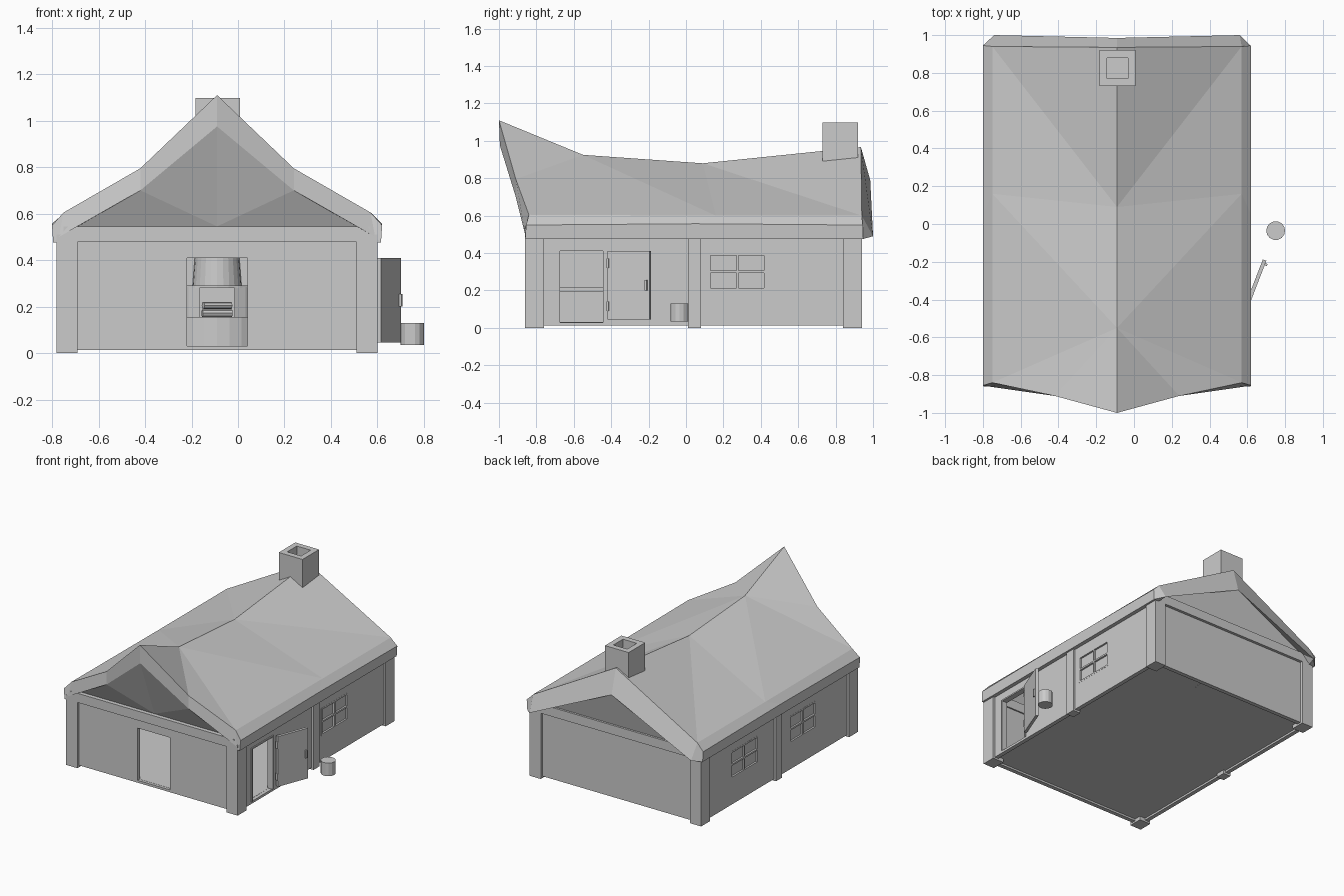
import bpy, bmesh, math

if "Cube" in bpy.data.objects:
    bpy.data.objects.remove(bpy.data.objects["Cube"])

CX = -0.09          # centre line of the house


def mesh_obj(name, verts, faces):
    me = bpy.data.meshes.new(name)
    me.from_pydata(verts, [], faces)
    bm = bmesh.new()
    bm.from_mesh(me)
    bmesh.ops.remove_doubles(bm, verts=bm.verts, dist=1e-5)
    bmesh.ops.recalc_face_normals(bm, faces=bm.faces)
    bm.to_mesh(me)
    bm.free()
    ob = bpy.data.objects.new(name, me)
    bpy.context.collection.objects.link(ob)
    return ob


def box(name, x, y, z):
    v = [(a, b, c) for a in x for b in y for c in z]
    return mesh_obj(name, v, [(0, 1, 3, 2), (4, 6, 7, 5), (0, 4, 5, 1),
                              (2, 3, 7, 6), (0, 2, 6, 4), (1, 5, 7, 3)])


def lathe(name, cx, cy, profile, n, a0=0.0, a1=360.0):
    """Closed stack of rings; profile is (radius, z) from bottom to top."""
    m = n if a1 - a0 == 360 else n + 1
    ang = [math.radians(a0 + (a1 - a0) * i / n) for i in range(m)]
    v = [(cx + r * math.cos(a), cy + r * math.sin(a), z) for r, z in profile for a in ang]
    f = [(k * m + i, k * m + (i + 1) % m, (k + 1) * m + (i + 1) % m, (k + 1) * m + i)
         for k in range(len(profile) - 1) for i in range(m)]
    f += [tuple(range(m)), tuple(range((len(profile) - 1) * m, len(profile) * m))]
    return mesh_obj(name, v, f)


def wall(name, along, plane, span, z, openings):
    """Wall built of panels around openings (lo, hi, bottom, top)."""
    def piece(s, zz):
        if along == 'x':
            box(name, s, plane, zz)
        else:
            box(name, plane, s, zz)
    at = span[0]
    for lo, hi, b, t in sorted(openings):
        piece((at, lo), z)
        piece((lo, hi), (z[0], b))
        piece((lo, hi), (t, z[1]))
        at = hi
    piece((at, span[1]), z)


def window(face, side, y0, y1, z0, z1):
    """Pane with a thin frame and a cross of glazing bars; side is the outward direction."""
    def xr(a, b):
        return sorted((face + side * a, face + side * b))
    t, ym, zm = 0.012, (y0 + y1) / 2, (z0 + z1) / 2
    box("window_pane", xr(-.022, -.012), (y0, y1), (z0, z1))
    for y in (y0, ym - t / 2, y1 - t):
        box("window_upright", xr(-.03, .001), (y, y + t), (z0, z1))
    for z in (z0, zm - t / 2, z1 - t):
        box("window_rail", xr(-.03, .001), (y0, y1), (z, z + t))


# walls and raised floor
WZ = (0.013, 0.50)
WIN, DOOR = (0.12, 0.43, 0.20, 0.40), (-0.68, -0.44, 0.03, 0.415)
LEFT = [(-0.40, -0.10, 0.20, 0.40), (0.26, 0.58, 0.20, 0.40)]
wall("front_wall", 'x', (-0.84, -0.81), (-0.75, 0.57), WZ, [(-0.22, 0.04, 0.03, 0.41)])
wall("back_wall", 'x', (0.89, 0.92), (-0.75, 0.57), WZ, [])
wall("right_wall", 'y', (0.555, 0.585), (-0.83, 0.91), WZ, [DOOR, WIN])
wall("left_wall", 'y', (-0.765, -0.735), (-0.83, 0.91), WZ, LEFT)
box("floor", (-0.74, 0.56), (-0.82, 0.90), (0.027, 0.031))
window(0.585, 1, *WIN)
for w in LEFT:
    window(-0.765, -1, *w)

# timber posts and beams
for x in ((-0.78, -0.69), (0.51, 0.60)):
    for y in ((-0.86, -0.76), (0.84, 0.94)):
        box("corner_post", x, y, (0, 0.50))
for x in ((-0.78, -0.72), (0.54, 0.60)):
    box("middle_post", x, (0.01, 0.08), (0, 0.50))
    box("side_beam", x, (-0.86, 0.94), (0.478, 0.51))
for y in ((-0.86, -0.80), (0.88, 0.94)):
    box("end_beam", (-0.75, 0.57), y, (0.478, 0.545))

# sagging roof with leaning gables: one half, then mirrored
half = [(0, -1, 1.11), (0, -.55, .925), (0, .09, .88), (0, .935, .967),        # ridge 0-3
        (.33, -.91, .795),                                                     # front verge 4
        (.66, -.84, .605), (.66, .16, .60), (.66, .94, .60),                   # bend 5-7
        (.71, -.855, .55), (.71, .05, .557), (.71, .945, .55),                 # eave 8-10
        (.705, -.86, .475), (.705, .945, .475),                                # fascia foot 11-12
        (.68, -.86, .50), (.33, -.91, .70), (0, -.995, .975),                  # front lip 13-15
        (.60, -.83, .545), (0, -.83, .545),                                    # front gable foot 16-17
        (.65, 1.0, .49), (0, .985, .79),                                       # back lip 18-19
        (.60, .925, .545), (0, .925, .545),                                    # back gable foot 20-21
        (.66, -.86, .478), (.66, .945, .478)]                                  # soffit 22-23
tris = [(0, 4, 1), (4, 5, 1), (1, 5, 6), (1, 6, 2), (2, 6, 7), (2, 7, 3),      # slope
        (5, 8, 9, 6), (6, 9, 10, 7), (8, 11, 12, 10, 9), (11, 22, 23, 12),     # eave
        (0, 15, 14, 4), (4, 14, 13, 5), (5, 13, 11, 8), (13, 22, 11),          # front verge
        (15, 17, 14), (14, 17, 16), (14, 16, 13),                              # front gable
        (3, 7, 18, 19), (7, 10, 12, 18), (18, 12, 23), (18, 23, 20),           # back verge
        (19, 18, 20), (19, 20, 21)]                                            # back gable
n = len(half)
verts = [(CX + s * a, y, z) for s in (1, -1) for a, y, z in half]
mesh_obj("roof", verts, tris + [tuple(i + n for i in reversed(f)) for f in tris])

# chimney: square tube with an open flue
ox, oy, ix, iy = (-.183, .008), (.73, .92), (-.143, -.032), (.77, .88)
sq = [(0, 0), (1, 0), (1, 1), (0, 1)]
rings = [(ox, oy, .86), (ox, oy, 1.097), (ix, iy, 1.097), (ix, iy, .98)]
cv = [(x[i], y[j], z) for x, y, z in rings for i, j in sq]
cf = [(k * 4 + i, k * 4 + (i + 1) % 4, k * 4 + 4 + (i + 1) % 4, k * 4 + 4 + i)
      for k in range(3) for i in range(4)]
mesh_obj("chimney", cv, cf + [(0, 1, 2, 3), (12, 13, 14, 15)])

# round stone hearth with a fire mouth, tapered flue and logs
HY = 0.88
lathe("hearth_base", CX, HY, [(.24, .026), (.24, .155)], 14, 180, 360)
for a in (180, 290):
    lathe("hearth_cheek", CX, HY, [(.22, .155), (.22, .285)], 5, a, a + 70)
lathe("hearth_top", CX, HY, [(.22, .28), (.22, .292)], 14, 180, 360)
lathe("hearth_flue", CX, HY, [(.105, .29), (.085, .55), (.085, .80)], 12, 180, 360)
for x, y, z, turn in [(0, .75, .172, .2), (0, .81, .172, -.25), (0, .78, .205, .4)]:
    log = lathe("log", 0, 0, [(.016, -.065), (.016, .065)], 8)
    log.rotation_euler = (0, math.pi / 2, turn)
    log.location = (CX + x, y, z)

# shelf along the left wall
box("wall_shelf", (-0.735, -0.50), (-0.78, -0.42), (0.195, 0.22))

# door frame and open door leaf
for y in ((-.685, -.675), (-.445, -.435)):
    box("door_jamb", (.55, .592), y, (.03, .42))
box("door_lintel", (.55, .592), (-.685, -.435), (.41, .42))
parts = [box("door", (-.01, .01), (0, .24), (.045, .41)),
         box("door_handle", (.01, .022), (.215, .227), (.20, .255))]
parts += [box("door_hinge", (-.012, .012), (-.006, .006), (z, z + .05)) for z in (.09, .32)]
for p in parts:
    p.location = (.605, -.415, 0)
    p.rotation_euler[2] = -math.atan2(.085, .22)

# bucket beside the door
lathe("bucket", 0.75, -0.035, [(.05, .035), (.05, .13)], 14)
